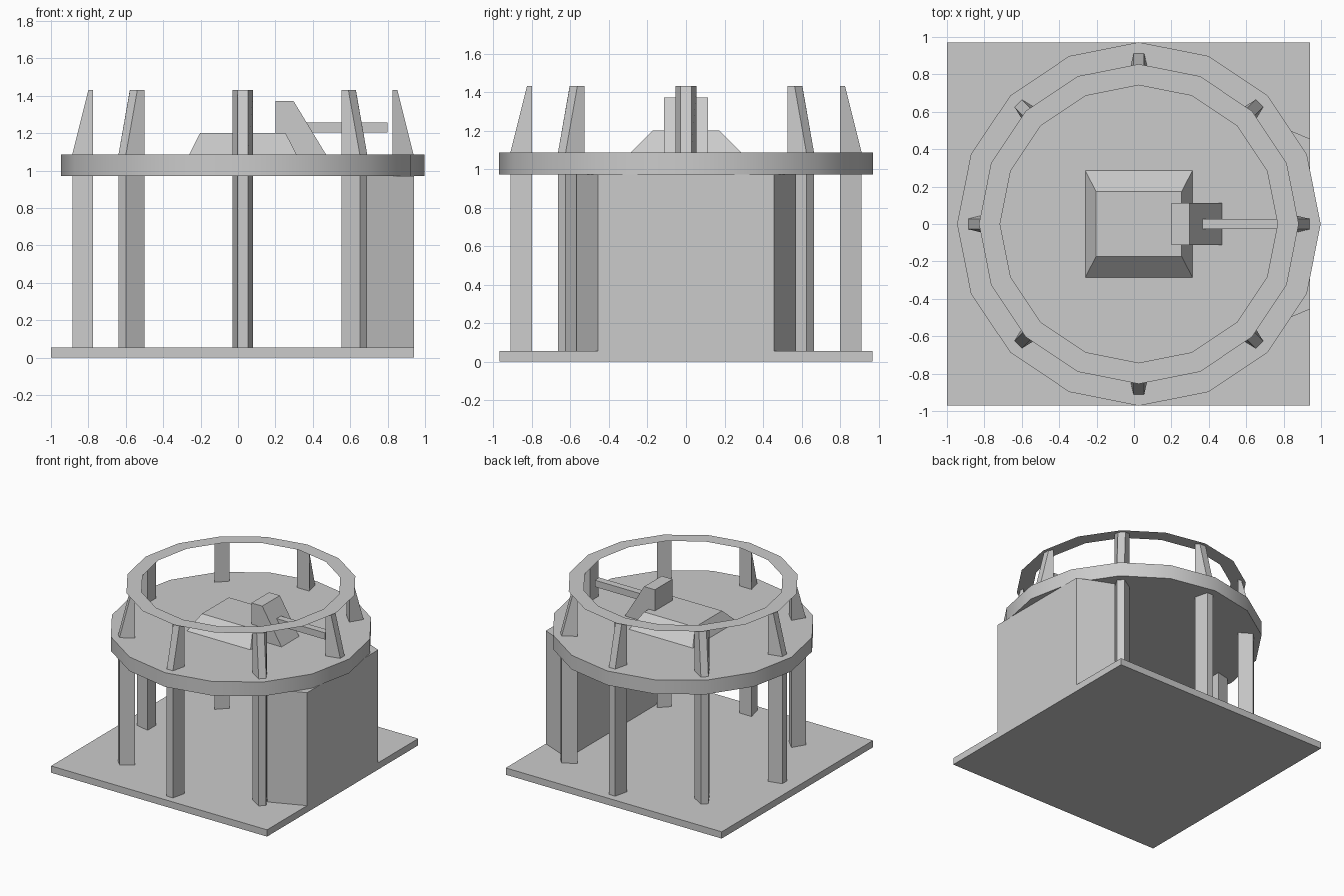
import bpy, bmesh, math

if "Cube" in bpy.data.objects:
    bpy.data.objects.remove(bpy.data.objects["Cube"], do_unlink=True)

grey = bpy.data.materials.new("plain_grey")
grey.use_nodes = True
grey.diffuse_color = (0.6, 0.6, 0.6, 1)
grey.node_tree.nodes["Principled BSDF"].inputs["Base Color"].default_value = (0.6, 0.6, 0.6, 1)

CX = 0.026            # centre of the round platform
BASE_TOP, DECK_LOW, DECK_TOP, RAIL_Z = 0.055, 0.972, 1.087, 1.43


def finish(name, bm):
    mesh = bpy.data.meshes.new(name)
    bm.to_mesh(mesh)
    bm.free()
    mesh.materials.append(grey)
    obj = bpy.data.objects.new(name, mesh)
    bpy.context.collection.objects.link(obj)
    return obj


def loft(name, lower, upper):
    """Closed solid between two outlines with equal point counts."""
    bm = bmesh.new()
    a = [bm.verts.new(p) for p in lower]
    b = [bm.verts.new(p) for p in upper]
    n = len(a)
    bm.faces.new(a)
    bm.faces.new(b)
    for i in range(n):
        j = (i + 1) % n
        bm.faces.new((a[i], a[j], b[j], b[i]))
    bmesh.ops.recalc_face_normals(bm, faces=bm.faces)
    return finish(name, bm)


def rect(x0, x1, y, z):
    return [(x0, -y, z), (x1, -y, z), (x1, y, z), (x0, y, z)]


def circle(r, z, n=16):
    return [(CX + r * math.cos(math.tau * i / n), r * math.sin(math.tau * i / n), z)
            for i in range(n)]


def post_section(angle, outer, z):
    """Trapezoid outline, wide on the inner side, turned about the centre."""
    c, s = math.cos(angle), math.sin(angle)
    pts = [(0.80, -0.055), (outer, -0.028), (outer, 0.028), (0.80, 0.055)]
    return [(CX + r * c - w * s, r * s + w * c, z) for r, w in pts]


# Square ground plate
loft("base_plate", rect(-1, 0.94, 0.97, 0), rect(-1, 0.94, 0.97, BASE_TOP))

# Round platform
deck = loft("deck", circle(0.972, DECK_LOW), circle(0.972, DECK_TOP))
bpy.ops.object.select_all(action='DESELECT')
deck.select_set(True)
bpy.context.view_layer.objects.active = deck
bpy.ops.object.shade_smooth_by_angle(angle=math.radians(30))

# Lower columns and tapered rail posts
for i in range(8):
    a = math.tau * i / 8
    loft(f"column_{i + 1}", post_section(a, 0.912, BASE_TOP), post_section(a, 0.912, DECK_LOW))
    loft(f"rail_post_{i + 1}", post_section(a, 0.912, DECK_TOP), post_section(a, 0.826, RAIL_Z))

# Flat rail ring
bm = bmesh.new()
outer = [bm.verts.new(p) for p in circle(0.855, RAIL_Z)]
inner = [bm.verts.new(p) for p in circle(0.742, RAIL_Z)]
for i in range(16):
    j = (i + 1) % 16
    bm.faces.new((outer[i], outer[j], inner[j], inner[i]))
finish("rail_ring", bm)

# Enclosed room under the deck
plan = [(0.665, -0.57), (0.94, -0.456), (0.94, 0.456), (0.665, 0.57)]
loft("lower_room", [(x, y, BASE_TOP) for x, y in plan], [(x, y, DECK_LOW) for x, y in plan])

# Central plinth, wedge and arm
loft("plinth", rect(-0.26, 0.312, 0.285, DECK_TOP), rect(-0.203, 0.255, 0.173, 1.2))
side = [(0.2, DECK_TOP), (0.47, DECK_TOP), (0.297, 1.372), (0.2, 1.372)]
loft("wedge", [(x, -0.113, z) for x, z in side], [(x, 0.113, z) for x, z in side])
loft("arm", rect(0.3, 0.8, 0.028, 1.203), rect(0.3, 0.8, 0.028, 1.257))
